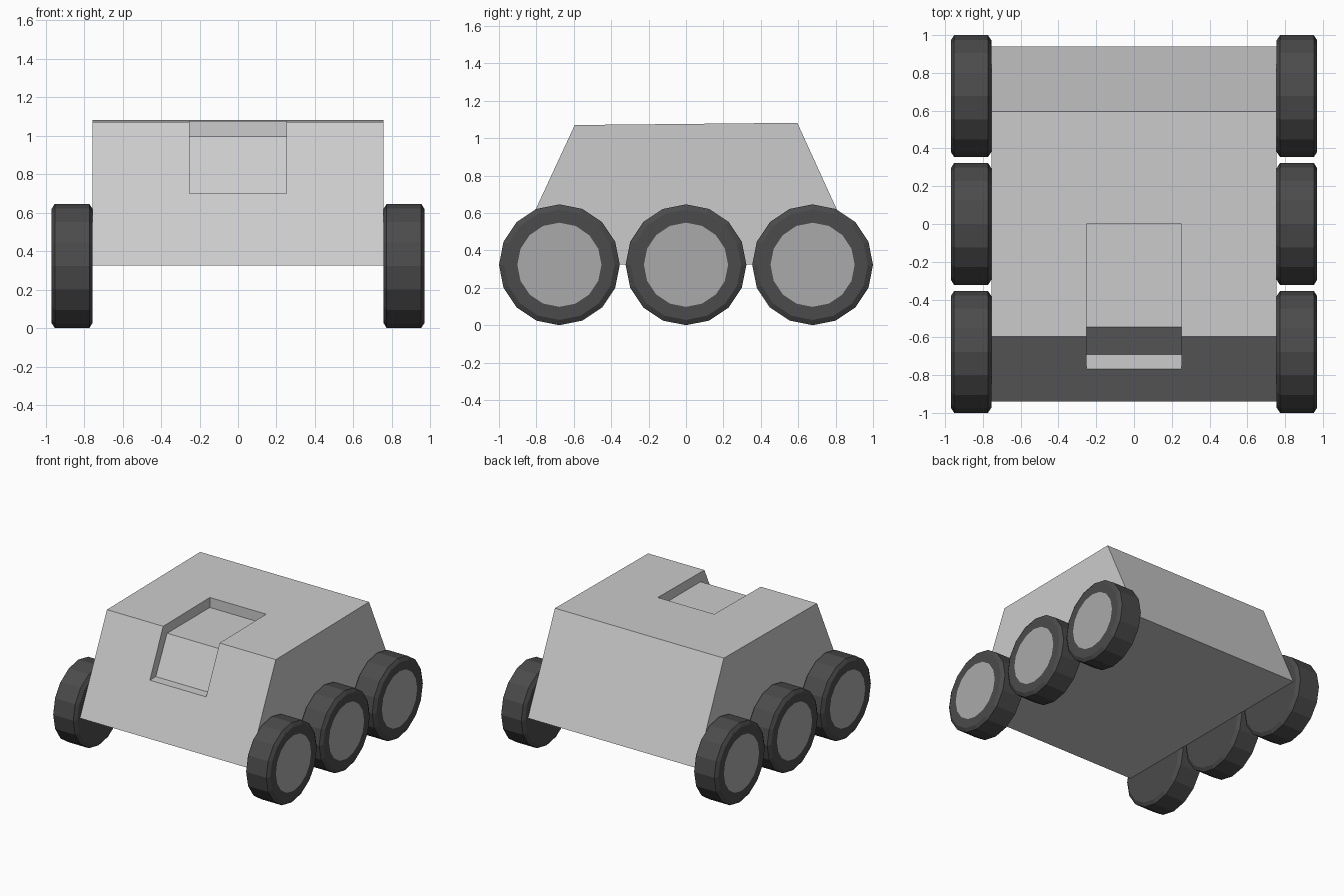
import bpy, bmesh
from math import cos, sin, pi

if "Cube" in bpy.data.objects:
    bpy.data.objects.remove(bpy.data.objects["Cube"])


def material(name, v):
    m = bpy.data.materials.new(name)
    m.diffuse_color = (v, v, v, 1)
    m.use_nodes = True
    m.node_tree.nodes["Principled BSDF"].inputs["Base Color"].default_value = m.diffuse_color
    return m


def finish(name, bm):
    bmesh.ops.recalc_face_normals(bm, faces=bm.faces)
    me = bpy.data.meshes.new(name)
    bm.to_mesh(me)
    bm.free()
    ob = bpy.data.objects.new(name, me)
    bpy.context.collection.objects.link(ob)
    return ob


def extrude_profile(name, yz, half):
    """Extrude a side profile across x, from -half to half."""
    bm = bmesh.new()
    face = bm.faces.new([bm.verts.new((-half, y, z)) for y, z in yz])
    out = bmesh.ops.extrude_face_region(bm, geom=[face])["geom"]
    verts = [g for g in out if isinstance(g, bmesh.types.BMVert)]
    bmesh.ops.translate(bm, verts=verts, vec=(2 * half, 0, 0))
    return finish(name, bm)


# Hull with the stepped recess cut into the roof and front slope
hull = extrude_profile("hull", [(-0.94, 0.325), (0.94, 0.325), (0.595, 1.082), (-0.595, 1.07)], 0.755)
cutter = extrude_profile("recess_cutter", [(0.0, 1.3), (0.0, 0.995), (-0.545, 0.995),
                                           (-0.69, 0.70), (-1.1, 0.70), (-1.1, 1.3)], 0.252)
cutter.hide_render = True
cut = hull.modifiers.new("recess", "BOOLEAN")
cut.object, cut.operation, cut.solver = cutter, "DIFFERENCE", "EXACT"
bpy.context.view_layer.objects.active = hull
bpy.ops.object.modifier_apply(modifier=cut.name)
bpy.data.objects.remove(cutter)

# Wheels: 16-sided chamfered tyres with a lighter hub disc on the outside
rubber = material("rubber", 0.07)
metal = material("hub_metal", 0.4)
R, SIDES = 0.323, 16
PROFILE = [(0.755, 0.295), (0.773, R), (0.952, R), (0.97, 0.295), (0.97, 0.225)]


def wheel(name, side, y):
    bm = bmesh.new()
    rings = [[bm.verts.new((side * x, y + r * cos(2 * pi * i / SIDES), R + r * sin(2 * pi * i / SIDES)))
              for i in range(SIDES)] for x, r in PROFILE]
    for a, b in zip(rings, rings[1:]):
        for i in range(SIDES):
            j = (i + 1) % SIDES
            bm.faces.new((a[i], a[j], b[j], b[i]))
    bm.faces.new(rings[0])
    bm.faces.new(rings[-1]).material_index = 1
    ob = finish(name, bm)
    ob.data.materials.append(rubber)
    ob.data.materials.append(metal)


for side, s in (("left", -1), ("right", 1)):
    for pos, y in (("front", -0.677), ("middle", 0.0), ("rear", 0.677)):
        wheel(f"{pos}_{side}_wheel", s, y)
